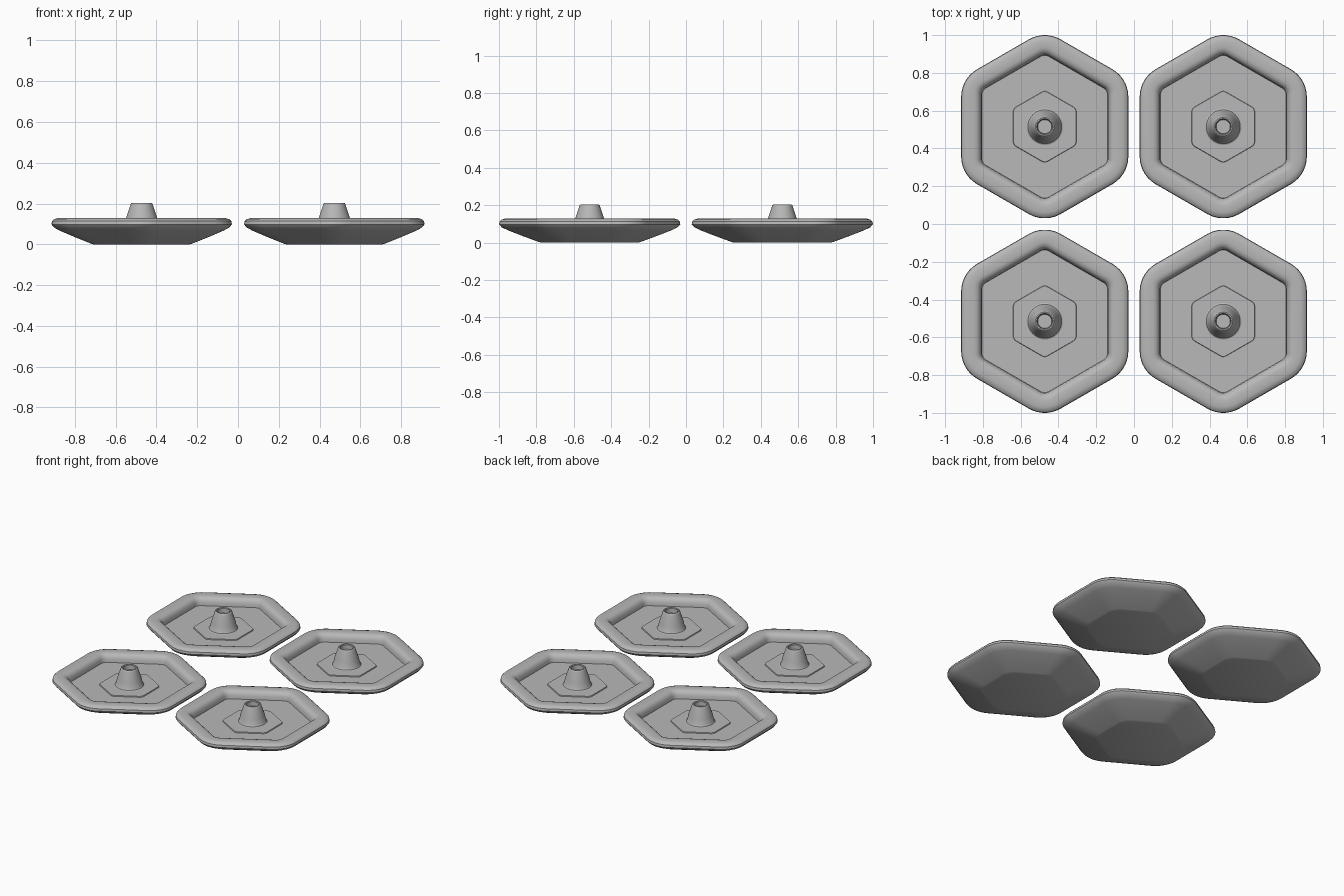
import bpy, bmesh, math

if "Cube" in bpy.data.objects:
    bpy.data.objects.remove(bpy.data.objects["Cube"])

grey = bpy.data.materials.new("plain_grey")
grey.diffuse_color = (0.48, 0.48, 0.48, 1)
grey.use_nodes = True
grey.node_tree.nodes["Principled BSDF"].inputs["Base Color"].default_value = grey.diffuse_color


def rounded_hex(apothem, radius, z, segs=7):
    """Pointy-ended hexagon (corner on +y) with arc corners."""
    pts = []
    reach = (apothem - radius) * 2 / math.sqrt(3)
    for k in range(6):
        mid = math.radians(90 + 60 * k)
        for i in range(segs + 1):
            a = mid + math.radians(-30 + 60 * i / segs)
            pts.append((reach * math.cos(mid) + radius * math.cos(a),
                        reach * math.sin(mid) + radius * math.sin(a), z))
    return pts


def circle(radius, z, segs=40):
    return [(radius * math.cos(math.tau * i / segs),
             radius * math.sin(math.tau * i / segs), z) for i in range(segs)]


def loft(name, rings, location, cap_start):
    """Skin a stack of rings and cap the ends."""
    bm = bmesh.new()
    loops = [[bm.verts.new(p) for p in ring] for ring in rings]
    n = len(loops[0])
    for low, high in zip(loops, loops[1:]):
        for i in range(n):
            j = (i + 1) % n
            bm.faces.new((low[i], low[j], high[j], high[i]))
    if cap_start:
        bm.faces.new(loops[0][::-1])
    bm.faces.new(loops[-1])
    mesh = bpy.data.meshes.new(name)
    bm.to_mesh(mesh)
    bm.free()
    mesh.materials.append(grey)
    obj = bpy.data.objects.new(name, mesh)
    obj.location = location
    bpy.context.collection.objects.link(obj)
    bpy.ops.object.select_all(action='DESELECT')
    obj.select_set(True)
    bpy.context.view_layer.objects.active = obj
    bpy.ops.object.shade_smooth_by_angle(angle=math.radians(35))
    return obj


# Dish section: apothem, corner radius, height
dish = [
    (0.2375, 0.09, 0), (0.25, 0.095, 0.004),            # foot
    (0.33, 0.13, 0.036), (0.40, 0.155, 0.066),          # sloped underside
    (0.43, 0.165, 0.082), (0.4425, 0.168, 0.098),       # outer edge
    (0.440, 0.166, 0.113), (0.430, 0.16, 0.123),
    (0.412, 0.14, 0.128), (0.372, 0.07, 0.128),         # rim
    (0.355, 0.055, 0.124), (0.343, 0.05, 0.112),
    (0.336, 0.045, 0.097), (0.333, 0.045, 0.075),       # recess wall
    (0.167, 0.03, 0.075), (0.165, 0.03, 0.081),         # raised centre panel
]

# Peg section: radius, height
peg = [
    (0.099, 0.080), (0.090, 0.084), (0.084, 0.094), (0.077, 0.128),
    (0.055, 0.194), (0.053, 0.200), (0.049, 0.203), (0.043, 0.203),
    (0.039, 0.199), (0.037, 0.170),                     # shallow socket
]

for sx in (-1, 1):
    for sy in (-1, 1):
        place = (0.4725 * sx, 0.515 * sy, 0)
        loft("hex_dish", [rounded_hex(*p) for p in dish], place, True)
        loft("hollow_peg", [circle(*p) for p in peg], place, False)
